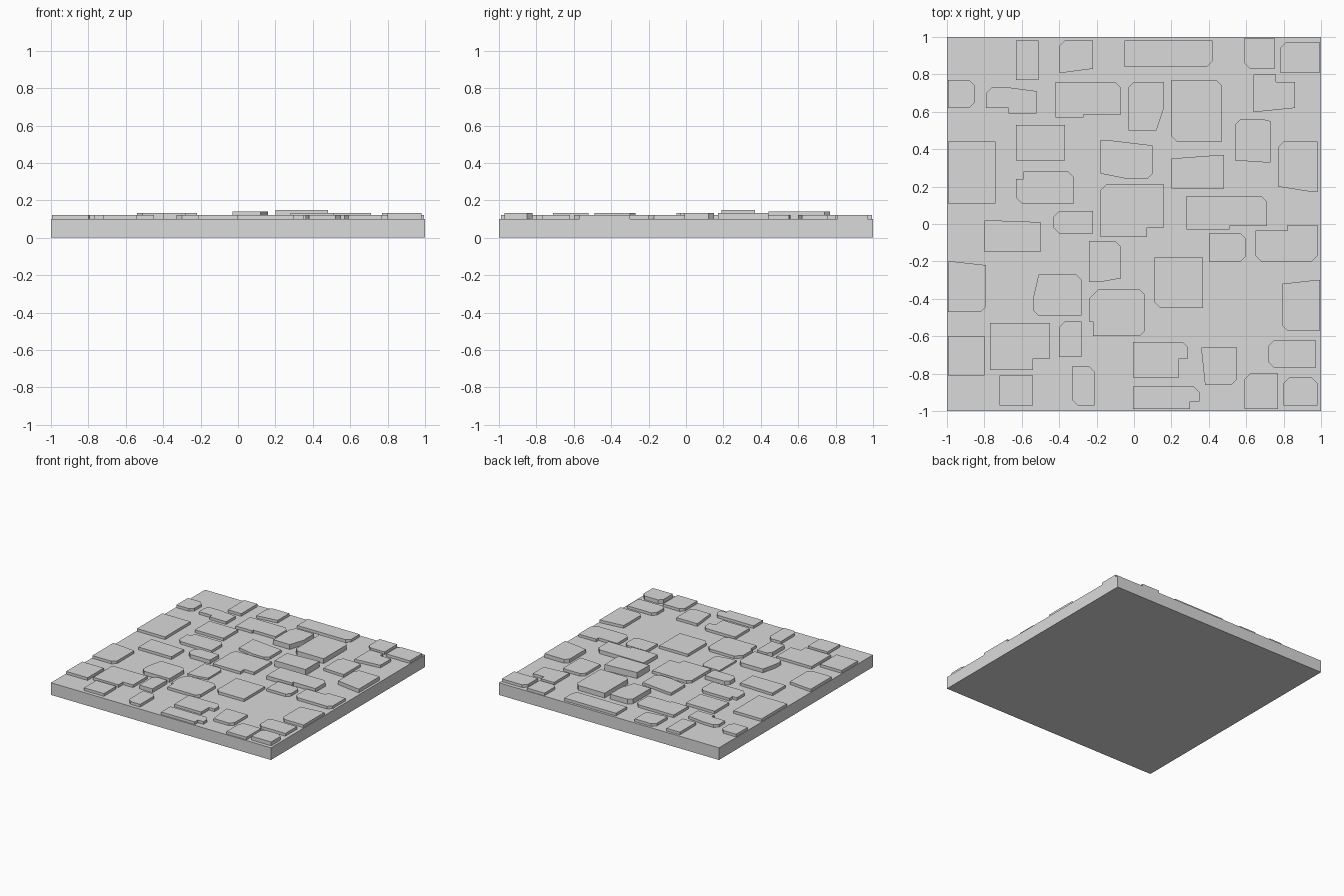
import bpy
import bmesh

default_cube = bpy.data.objects.get("Cube")
if default_cube:
    bpy.data.objects.remove(default_cube, do_unlink=True)

# One pale stone grey for everything
stone_grey = bpy.data.materials.new("stone_grey")
stone_grey.use_nodes = True
grey = (0.7, 0.7, 0.7, 1)
stone_grey.diffuse_color = grey
stone_grey.node_tree.nodes["Principled BSDF"].inputs["Base Color"].default_value = grey

BASE_TOP = 0.1
LOW, MIDDLE, RAISED, TALL, TALLEST = 0.115, 0.122, 0.131, 0.14, 0.149
CHIP = (0.03, 0.03)


def prism(name, outline, bottom, top):
    """Extrude a flat counter-clockwise outline between two heights."""
    bm = bmesh.new()
    face = bm.faces.new([bm.verts.new((x, y, bottom)) for x, y in outline])
    extruded = bmesh.ops.extrude_face_region(bm, geom=[face], use_keep_orig=True)
    for element in extruded["geom"]:
        if isinstance(element, bmesh.types.BMVert):
            element.co.z = top
    bmesh.ops.recalc_face_normals(bm, faces=bm.faces)
    mesh = bpy.data.meshes.new(name)
    bm.to_mesh(mesh)
    bm.free()
    mesh.materials.append(stone_grey)
    obj = bpy.data.objects.new(name, mesh)
    bpy.context.collection.objects.link(obj)
    return obj


def stone(left, right, front, back, chips="", top=MIDDLE, **cuts):
    """Rectangular cobble; corners may be chipped, slanted or notched."""
    corners = {
        "sw": (left, front, 1, 1), "se": (right, front, -1, 1),
        "ne": (right, back, -1, -1), "nw": (left, back, 1, -1),
    }
    outline = []
    for corner, (x, y, sx, sy) in corners.items():
        notch = cuts.get("notch_" + corner)
        cut = notch or cuts.get(corner) or (CHIP if corner in chips else None)
        if cut is None:
            outline.append((x, y))
            continue
        along_x = (x + sx * cut[0], y)
        along_y = (x, y + sy * cut[1])
        inner = [(along_x[0], along_y[1])] if notch else []
        path = [along_y] + inner + [along_x]
        # Keep the outline turning the same way at every corner
        outline += path if sx == sy else path[::-1]
    prism("paving_stone", outline, BASE_TOP - 0.01, top)


# Base slab
prism("base_slab", [(-1, -1), (1, -1), (1, 1), (-1, 1)], 0, BASE_TOP)

# Back row
stone(-.63, -.51, .77, .98)
stone(-.4, -.22, .81, .98, "nw", se=(.15, .02))
stone(-.05, .42, .84, .98, "se", top=MIDDLE)
stone(.59, .75, .83, .995, "sw")
stone(.78, .995, .81, .97, "nw")

# Second row
stone(-.995, -.85, .62, .77, "ne se")
stone(-.79, -.52, .59, .73, "nw", notch_sw=(.12, .03), ne=(.15, .02))
stone(-.42, -.07, .57, .76, "ne", top=MIDDLE, notch_se=(.2, .015))
stone(-.03, .16, .5, .76, "nw", top=TALL, se=(.04, .12))
stone(.2, .47, .44, .77, "sw ne", top=TALL)
stone(.64, .86, .6, .8, notch_ne=(.1, .04), se=(.2, .02))

# Third row
stone(-.63, -.37, .34, .53)
stone(.54, .73, .33, .56, "nw", sw=(.15, .01), ne=(.04, .01))
stone(-.995, -.74, .11, .44)
stone(-.18, .1, .24, .45, "se", sw=(.15, .03), ne=(.25, .03))
stone(.2, .48, .19, .37, top=TALLEST, nw=(.27, .02))
stone(.77, .98, .17, .44, "nw", top=RAISED, sw=(.19, .03))

# Middle row
stone(-.63, -.32, .11, .28, "ne sw", notch_nw=(.04, .04))
stone(-.18, .16, -.07, .21, "nw", top=MIDDLE, notch_se=(.09, .05))
stone(-.43, -.22, -.05, .07, "nw sw", top=RAISED)
stone(.28, .71, -.03, .15, "ne", top=RAISED, notch_se=(.2, .02))
stone(-.8, -.5, -.15, .02, ne=(.28, .01))
stone(.4, .6, -.2, -.05, "ne se")
stone(.65, .98, -.2, -.005, "sw se", notch_nw=(.17, .03))

# Fourth row
stone(-.24, -.07, -.31, -.09, "ne", top=LOW, se=(.11, .02))
stone(.11, .37, -.45, -.18, "sw", top=MIDDLE)
stone(-.995, -.79, -.47, -.2, "se", ne=(.18, .02))
stone(-.54, -.28, -.49, -.27, "ne sw", top=RAISED, nw=(.03, .13))
stone(-.24, .06, -.6, -.35, "ne se", nw=(.05, .05), notch_sw=(.02, .08))
stone(.79, .995, -.57, -.3, "sw", nw=(.18, .02))

# Fifth row
stone(-.77, -.45, -.78, -.53, notch_se=(.09, .06))
stone(-.4, -.28, -.71, -.52, "nw", top=RAISED)
stone(-.995, -.8, -.81, -.6)
stone(-.005, .29, -.82, -.63, "ne", notch_se=(.05, .1))
stone(.36, .55, -.86, -.66, "se", sw=(.02, .19))
stone(.72, .97, -.77, -.62, "nw sw")

# Front row
stone(-.72, -.54, -.97, -.81)
stone(-.33, -.21, -.97, -.76, "sw ne")
stone(-.005, .35, -.99, -.87, "ne", notch_se=(.05, .04))
stone(.59, .77, -.99, -.8, "nw")
stone(.8, .98, -.97, -.82, "ne nw", top=RAISED)
